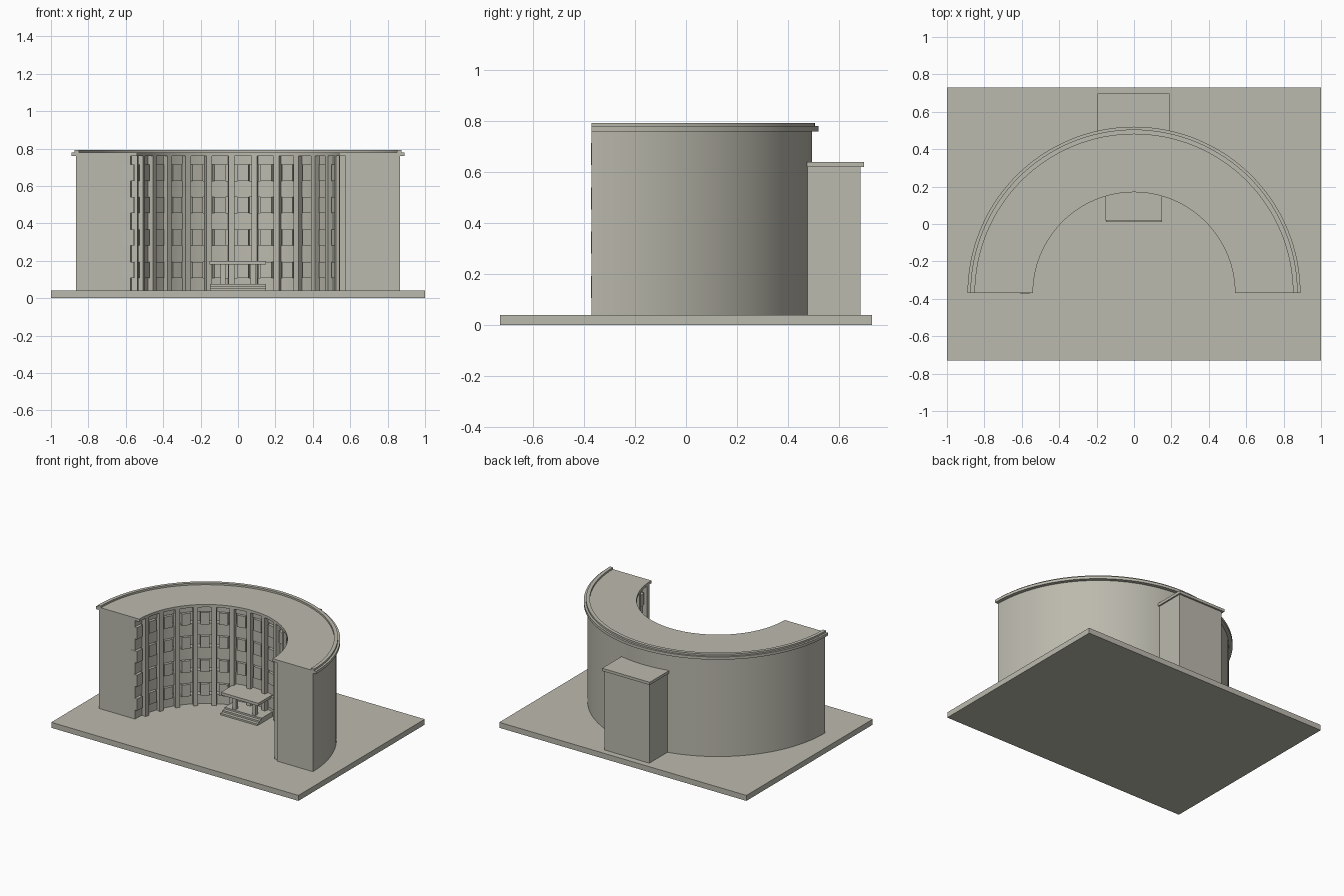
import bpy, bmesh, math
from mathutils import Matrix

if "Cube" in bpy.data.objects:
    bpy.data.objects.remove(bpy.data.objects["Cube"])

CY = -0.37                      # centre of the half-ring plan
STEP = 180 / 14                 # angle between facade bays

stone = bpy.data.materials.new("warm grey stone")
stone.diffuse_color = (0.50, 0.49, 0.42, 1)
stone.use_nodes = True
stone.node_tree.nodes["Principled BSDF"].inputs["Base Color"].default_value = stone.diffuse_color


def finish(name, bm, smooth=False):
    bmesh.ops.recalc_face_normals(bm, faces=bm.faces)
    mesh = bpy.data.meshes.new(name)
    bm.to_mesh(mesh)
    bm.free()
    mesh.materials.append(stone)
    ob = bpy.data.objects.new(name, mesh)
    bpy.context.collection.objects.link(ob)
    if smooth:
        bpy.ops.object.select_all(action='DESELECT')
        ob.select_set(True)
        bpy.context.view_layer.objects.active = ob
        bpy.ops.object.shade_smooth_by_angle(angle=math.radians(30))
    return ob


def add_box(bm, x0, x1, y0, y1, z0, z1, turn=Matrix()):
    m = (turn @ Matrix.Translation(((x0 + x1) / 2, (y0 + y1) / 2, (z0 + z1) / 2))
         @ Matrix.Diagonal((x1 - x0, y1 - y0, z1 - z0, 1)))
    bmesh.ops.create_cube(bm, size=1, matrix=m)


def box(name, *dims):
    bm = bmesh.new()
    add_box(bm, *dims)
    return finish(name, bm)


def bay(angle):
    # local +y points outward along the radius; angle is measured from the back
    return Matrix.Translation((0, CY, 0)) @ Matrix.Rotation(math.radians(-angle), 4, 'Z')


def arc_sweep(name, profile, a0=-90, a1=90, n=64):
    # sweep a closed (radius, z) profile around the plan centre
    bm = bmesh.new()
    rings = []
    for i in range(n + 1):
        a = math.radians(a0 + (a1 - a0) * i / n)
        rings.append([bm.verts.new((r * math.sin(a), CY + r * math.cos(a), z))
                      for r, z in profile])
    k = len(profile)
    for p, q in zip(rings, rings[1:]):
        for j in range(k):
            bm.faces.new((p[j], p[(j + 1) % k], q[(j + 1) % k], q[j]))
    bm.faces.new(rings[0])
    bm.faces.new(rings[-1][::-1])
    return finish(name, bm, True)


def rect(r0, r1, z0, z1):
    return [(r0, z0), (r1, z0), (r1, z1), (r0, z1)]


# Ground plinth
box("base_slab", -1, 1, -0.73, 0.73, 0, 0.04)

# Curved block, its inner face stepping back at each window row
rows = [(0.107 + 0.1735 * i, 0.193 + 0.1735 * i) for i in range(4)]
profile = [(0.865, 0.76), (0.865, 0.04), (0.575, 0.04)]
for lo, hi in rows:
    profile += [(0.575, lo), (0.62, lo), (0.62, hi), (0.575, hi)]
profile.append((0.575, 0.76))
arc_sweep("curved_block", profile, -90, 87.5)
arc_sweep("end_wall", rect(0.575, 0.865, 0.04, 0.76), 87.5, 90, 2)

# Roof slab, cornice and parapet
arc_sweep("roof_slab", rect(0.54, 0.866, 0.76, 0.78))
arc_sweep("cornice", rect(0.86, 0.89, 0.76, 0.78))
arc_sweep("parapet", rect(0.85, 0.875, 0.775, 0.793))

# Facade columns
bm = bmesh.new()
for i in range(14):
    add_box(bm, -0.016, 0.016, 0.542, 0.585, 0.04, 0.762, bay(-80.8 + i * STEP))
finish("facade_columns", bm)

# Projecting window boxes, four storeys
bm = bmesh.new()
for i in range(14):
    for lo, hi in rows:
        add_box(bm, -0.03, 0.03, 0.555, 0.625, lo, hi, bay(-87.2 + i * STEP))
finish("window_boxes", bm)

# Entrance steps, posts and canopy
for i in range(3):
    box(f"entrance_step_{i + 1}", -0.15, 0.15, 0.01 + 0.025 * i, 0.21,
        0.04 + 0.012 * i, 0.052 + 0.012 * i)
bm = bmesh.new()
for x in (-0.08, 0.08):
    add_box(bm, x - 0.013, x + 0.013, 0.07, 0.096, 0.07, 0.182)
finish("canopy_posts", bm)
box("entrance_canopy", -0.153, 0.15, 0.02, 0.21, 0.18, 0.2)

# Rear stair tower and cap
box("stair_tower", -0.183, 0.18, 0.44, 0.685, 0.04, 0.62)
box("tower_cap", -0.195, 0.19, 0.44, 0.698, 0.62, 0.64)
